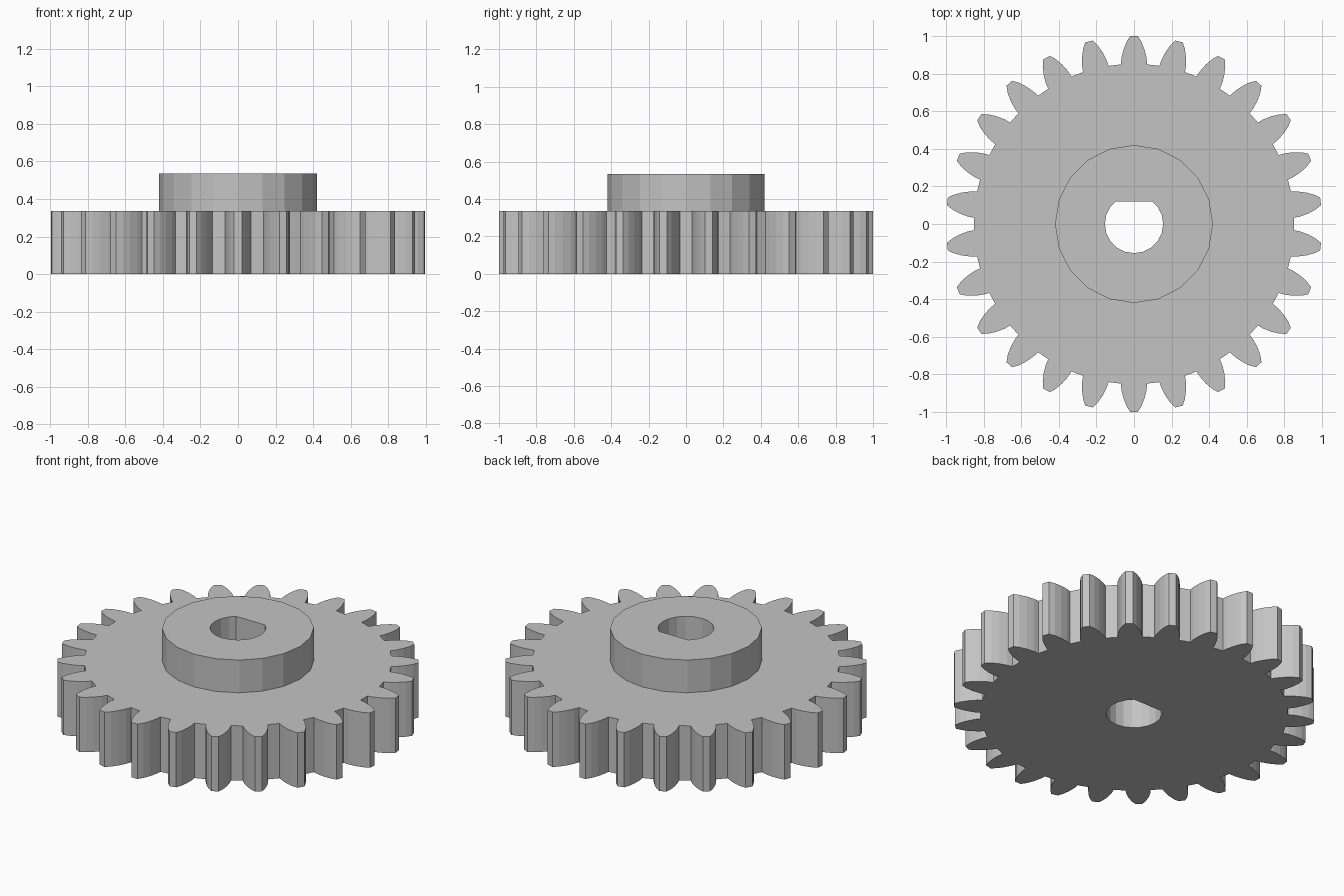
import bpy
import bmesh
from math import sin, cos, radians, sqrt

if "Cube" in bpy.data.objects:
    bpy.data.objects.remove(bpy.data.objects["Cube"])

TEETH = 26
WHEEL_TOP, HUB_TOP = 0.335, 0.535
HUB_RADIUS, BORE_RADIUS, BORE_FLAT = 0.42, 0.155, 0.12
SIDES = 20

# One plain grey for the whole gear
grey = bpy.data.materials.new("grey")
grey.use_nodes = True
colour = (0.55, 0.55, 0.55, 1)
grey.diffuse_color = colour
grey.node_tree.nodes["Principled BSDF"].inputs["Base Color"].default_value = colour


def polar(radius, degrees):
    return radius * cos(radians(degrees)), radius * sin(radians(degrees))


def gear_outline():
    # Half tooth flank: radius and half angle in degrees, root to tip
    flank = [(0.852, 4.7), (0.885, 4.35), (0.93, 3.45), (0.97, 2.35), (1.0, 1.15)]
    points = []
    for i in range(TEETH):
        middle = 90 + i * 360 / TEETH
        points += [polar(r, middle - a) for r, a in flank]
        points += [polar(r, middle + a) for r, a in reversed(flank)]
    return points


def circle(radius):
    return [polar(radius, i * 360 / SIDES) for i in range(SIDES)]


def bore_outline():
    # Round hole cut off by a flat on the back side
    half = sqrt(BORE_RADIUS ** 2 - BORE_FLAT ** 2)
    arc = [p for p in circle(BORE_RADIUS) if p[1] < BORE_FLAT - 0.01]
    arc.append((half, BORE_FLAT))
    arc.append((-half, BORE_FLAT))
    from_back = lambda p: (math_angle(p) - 90) % 360
    return sorted(arc, key=from_back)


def math_angle(p):
    from math import atan2, degrees
    return degrees(atan2(p[1], p[0]))


def add_loop(bm, outline, z):
    verts = [bm.verts.new((x, y, z)) for x, y in outline]
    edges = [bm.edges.new((verts[i - 1], verts[i])) for i in range(len(verts))]
    return verts, edges


def wall(bm, low, high):
    a, b = low[0], high[0]
    for i in range(len(a)):
        bm.faces.new((a[i - 1], a[i], b[i], b[i - 1]))


def cap(bm, outer, hole):
    bmesh.ops.triangle_fill(bm, use_beauty=True, use_dissolve=False,
                            edges=outer[1] + hole[1], normal=(0, 0, 1))


def finish(bm, name):
    bmesh.ops.recalc_face_normals(bm, faces=bm.faces)
    mesh = bpy.data.meshes.new(name)
    bm.to_mesh(mesh)
    bm.free()
    mesh.materials.append(grey)
    obj = bpy.data.objects.new(name, mesh)
    bpy.context.collection.objects.link(obj)
    return obj


# Toothed wheel: its top face stops at the foot of the hub
bm = bmesh.new()
rim_low = add_loop(bm, gear_outline(), 0)
rim_high = add_loop(bm, gear_outline(), WHEEL_TOP)
bore_low = add_loop(bm, bore_outline(), 0)
bore_high = add_loop(bm, bore_outline(), WHEEL_TOP)
hub_foot = add_loop(bm, circle(HUB_RADIUS), WHEEL_TOP)
cap(bm, rim_low, bore_low)
cap(bm, rim_high, hub_foot)
wall(bm, rim_low, rim_high)
wall(bm, bore_low, bore_high)
finish(bm, "gear_wheel")

# Raised hub around the bore
bm = bmesh.new()
hub_low = add_loop(bm, circle(HUB_RADIUS), WHEEL_TOP)
hub_high = add_loop(bm, circle(HUB_RADIUS), HUB_TOP)
bore_low = add_loop(bm, bore_outline(), WHEEL_TOP)
bore_high = add_loop(bm, bore_outline(), HUB_TOP)
cap(bm, hub_high, bore_high)
wall(bm, hub_low, hub_high)
wall(bm, bore_low, bore_high)
finish(bm, "hub")
